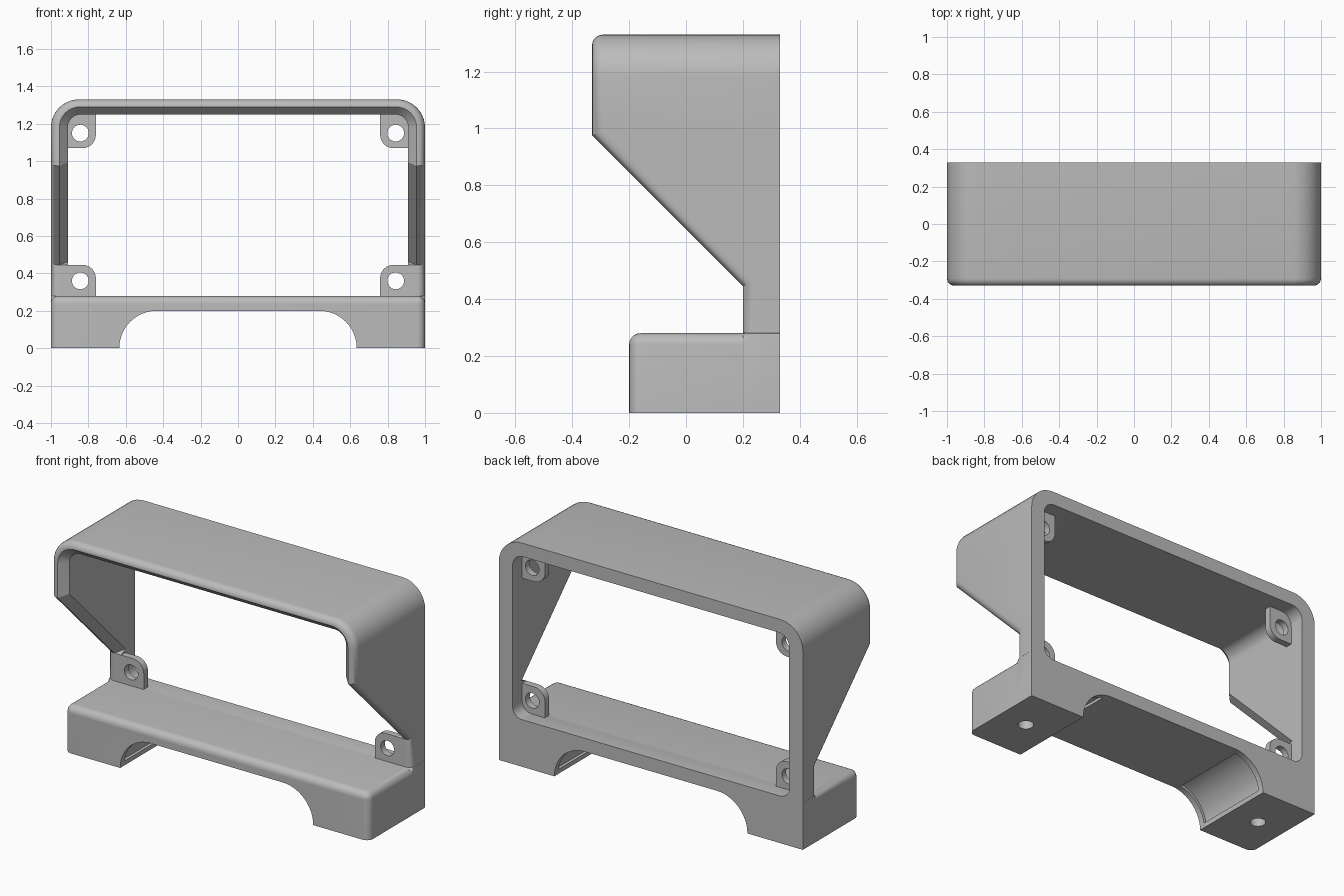
import bpy, bmesh, math

if "Cube" in bpy.data.objects:
    bpy.data.objects.remove(bpy.data.objects["Cube"])

grey = bpy.data.materials.new("plain_grey")
grey.diffuse_color = (0.5, 0.5, 0.5, 1)
grey.use_nodes = True
grey.node_tree.nodes["Principled BSDF"].inputs["Base Color"].default_value = grey.diffuse_color


def loft(name, rings):
    """Skin a list of closed rings and cap both ends."""
    bm = bmesh.new()
    vs = [[bm.verts.new(p) for p in r] for r in rings]
    n = len(rings[0])
    for a, b in zip(vs, vs[1:]):
        for i in range(n):
            j = (i + 1) % n
            bm.faces.new((a[i], a[j], b[j], b[i]))
    bm.faces.new(vs[0])
    bm.faces.new(vs[-1])
    bmesh.ops.remove_doubles(bm, verts=bm.verts, dist=1e-5)
    bmesh.ops.recalc_face_normals(bm, faces=bm.faces)
    me = bpy.data.meshes.new(name)
    bm.to_mesh(me)
    bm.free()
    me.materials.append(grey)
    ob = bpy.data.objects.new(name, me)
    bpy.context.collection.objects.link(ob)
    return ob


def prism(name, pts, y0, y1):
    return loft(name, [[(x, y, z) for x, z in pts] for y in (y0, y1)])


def arc(cx, cz, r, a0, a1, n):
    out = []
    for i in range(n + 1):
        a = math.radians(a0 + (a1 - a0) * i / n)
        out.append((cx + r * math.cos(a), cz + r * math.sin(a)))
    return out


def cut(ob, cutter):
    m = ob.modifiers.new("cut", 'BOOLEAN')
    m.operation, m.solver, m.object = 'DIFFERENCE', 'EXACT', cutter
    bpy.context.view_layer.objects.active = ob
    bpy.ops.object.modifier_apply(modifier=m.name)
    bpy.data.objects.remove(cutter)


def smooth(ob):
    ob.data.shade_smooth()
    ob.data.set_sharp_from_angle(angle=math.radians(30))


BACK, F, WALL, CH = 0.33, 0.04, 0.09, 0.045

# Arched hood: rounded outer front edge, chamfered inner front edge
MIT = math.sqrt(2) - 1


def hood_ring(outer, inner, y, miter, chamfer):
    sec = []
    for i in range(6):
        a = math.pi / 2 * i / 5
        sec.append((F - F * math.cos(a), F - F * math.sin(a)))
    sec += [(CH, 0), (WALL, chamfer), (WALL, None), (0, None)]
    ring = []
    for lat, d in sec:
        t = lat / WALL
        x = outer[0] + (inner[0] - outer[0]) * t
        z = outer[1] + (inner[1] - outer[1]) * t
        z += miter * (F if d is None else d)
        ring.append((x, BACK if d is None else y + d, z))
    return ring


half = []
for z, y, m, c in ((0.28, 0.2, 0, 0), (0.445, 0.2, MIT, 0),
                   (0.445, 0.2, MIT, CH), (0.975, -0.33, MIT, CH)):
    half.append(hood_ring((1, z), (1 - WALL, z), y, m, c))
for o, i in zip(arc(0.85, 1.18, 0.15, 0, 90, 10), arc(0.84, 1.18, 0.07, 0, 90, 10)):
    half.append(hood_ring(o, i, -0.33, 0, CH))
other = [[(-x, y, z) for x, y, z in r] for r in reversed(half)]
smooth(loft("hood", half + other))


# Base with arched underside
def base_ring(y, e, r):
    right = [(0.635, 0), (1 - e, 0)] + arc(1 - e - r, 0.28 - e - r, r, 0, 90, 5)
    notch = arc(0.435, 0, 0.2, 90, 0, 12)[:-1]
    pts = notch + right
    pts += [(-x, z) for x, z in reversed(pts)]
    return [(x, y, z) for x, z in pts]


rings = []
for i in range(6):
    a = math.pi / 2 * i / 5
    e = F - F * math.sin(a)
    rings.append(base_ring(-0.2 + F - F * math.cos(a), e, max(F - e, 0.001)))
rings += [base_ring(0.2, 0, F), base_ring(0.22, 0, 0.001), base_ring(BACK, 0, 0.001)]
base = loft("base", rings)

for s in (1, -1):
    # shallow recess in the curved part of the underside
    p = arc(0.435, 0, 0.215, 8, 80, 12) + arc(0.435, 0, 0.15, 80, 8, 12)
    cut(base, prism("recess_cutter", [(s * x, z) for x, z in p], -0.165, 0.295))
    # screw hole under each foot
    hole = arc(s * 0.82, 0.065, 0.043, 0, 360, 24)[:-1]
    cut(base, loft("hole_cutter", [[(x, y, z) for x, y in hole] for z in (-0.05, 0.2)]))
smooth(base)

# Mounting tabs and small corner fillets inside the opening
for s, side in ((1, "right"), (-1, "left")):
    low = [(0.91, 0.28), (0.91, 0.445)] + arc(0.83, 0.375, 0.07, 90, 180, 8) + [(0.76, 0.28)]
    top = [(0.93, 1.26), (0.93, 1.07)] + arc(0.83, 1.14, 0.07, 270, 180, 8) + [(0.76, 1.26)]
    for name, pts, cz in (("lower_tab", low, 0.36), ("upper_tab", top, 1.15)):
        tab = prism(name + "_" + side, [(s * x, z) for x, z in pts], 0.2, 0.24)
        hole = arc(s * 0.843, cz, 0.045, 0, 360, 24)[:-1]
        cut(tab, prism("tab_hole_cutter", hole, 0.1, 0.3))
        smooth(tab)
    fil = [(0.91, 0.28)] + arc(0.85, 0.34, 0.06, 0, -90, 6)
    smooth(prism("corner_fillet_" + side, [(s * x, z) for x, z in fil], 0.22, BACK))
